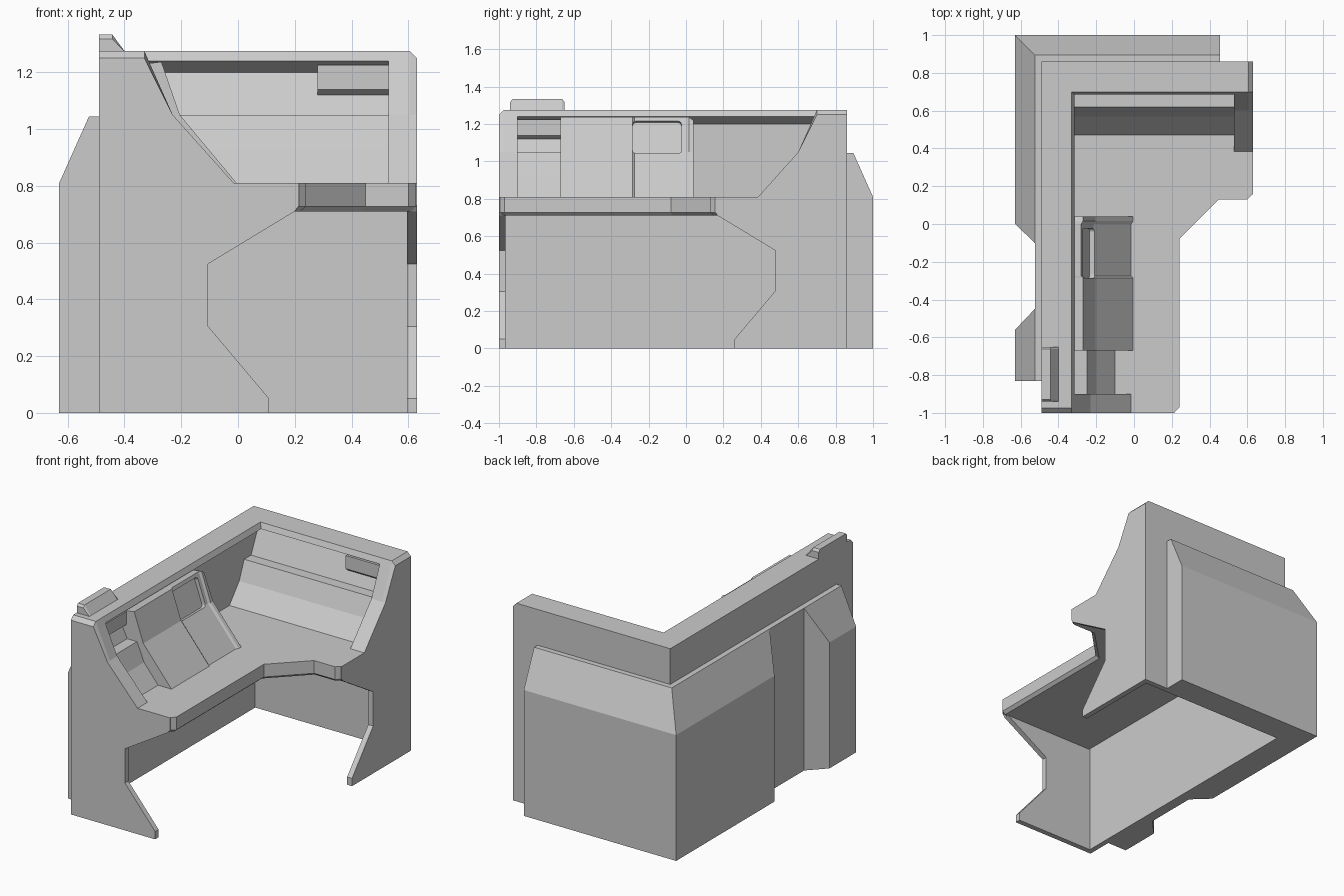
import bpy, bmesh, math
from mathutils import Vector

cube = bpy.data.objects.get("Cube")
if cube:
    bpy.data.objects.remove(cube)

GREY = (0.6, 0.6, 0.6, 1)
mat = bpy.data.materials.new("console_grey")
mat.use_nodes = True
mat.diffuse_color = GREY
mat.node_tree.nodes["Principled BSDF"].inputs["Base Color"].default_value = GREY

# Outer wall planes of the L; "d" is the distance inward from them
X0, Y0 = -0.49, 0.86


def finish(name, bm):
    bmesh.ops.recalc_face_normals(bm, faces=bm.faces[:])
    mesh = bpy.data.meshes.new(name)
    bm.to_mesh(mesh)
    bm.free()
    mesh.materials.append(mat)
    obj = bpy.data.objects.new(name, mesh)
    bpy.context.collection.objects.link(obj)
    return obj


def sweep(name, profile, stations):
    """Join copies of a (d, z) profile placed by each station function."""
    bm = bmesh.new()
    rings = [[bm.verts.new(s(d, z)) for d, z in profile] for s in stations]
    n = len(profile)
    for a, b in zip(rings, rings[1:]):
        for i in range(n):
            j = (i + 1) % n
            bm.faces.new((a[i], a[j], b[j], b[i]))
    bm.faces.new(rings[0])
    bm.faces.new(rings[-1])
    return finish(name, bm)


def long_at(y, cap=9, shift=0):
    return lambda d, z: (X0 + d - shift, y, min(z, cap))


def short_at(x, cap=9):
    return lambda d, z: (x, Y0 - d, min(z, cap))


def corner(d, z):
    return (X0 + d, Y0 - d, z)


# Back wall with overhanging top rim, running round the L
wall = [(0, 0), (0, 1.275), (.16, 1.275), (.175, 1.24), (.10, 1.2),
        (.10, .78), (.035, .78), (.035, 0)]
sweep("wall_and_rim", wall, [long_at(-.965), corner, short_at(.595)])

# End panels below the worktop and thicker cheeks above it
panel = [(0, 0), (0, .81), (.705, .81), (.705, .73), (.69, .71),
         (.385, .525), (.385, .305), (.60, .05), (.60, 0)]
cheek = [(0, .80), (0, 1.275), (.16, 1.275), (.26, 1.05), (.475, .81), (.475, .80)]
sweep("front_end_panel", panel, [long_at(-1), long_at(-.965)])
sweep("left_end_panel", panel, [short_at(.63), short_at(.595)])
sweep("front_cheek", cheek, [long_at(-1, 1.25), long_at(-.975), long_at(-.9)])
sweep("left_cheek", cheek, [short_at(.63, 1.25), short_at(.605), short_at(.53)])

# Worktop with a chamfered lower edge
outline = [(-.47, -1), (.21, -1), (.24, -.97), (.24, -.08), (.45, .13),
           (.60, .13), (.63, .16), (.63, .84), (-.47, .84)]
bm = bmesh.new()
top = bm.faces.new([bm.verts.new((x, y, .81)) for x, y in outline])
ext = bmesh.ops.extrude_face_region(bm, geom=[top], use_keep_orig=True)
low = [v for v in ext["geom"] if isinstance(v, bmesh.types.BMVert)]
for v in low:
    v.co.z = .728
base = [f for f in ext["geom"] if isinstance(f, bmesh.types.BMFace)][0]
bmesh.ops.recalc_face_normals(bm, faces=bm.faces[:])
bmesh.ops.inset_region(bm, faces=[base], thickness=.02, use_even_offset=True)
for v in base.verts:
    v.co.z = .71
finish("worktop", bm)

# Stepped instrument consoles and the hooded boxes under the rim
steps = [(.09, .80), (.09, 1.21), (.10, 1.2), (.17, 1.05), (.24, 1.05),
         (.29, .93), (.39, .81), (.39, .80)]
hood = [(.09, 1.12), (.09, 1.225), (.165, 1.225), (.165, 1.14), (.14, 1.12)]
sweep("back_console", steps, [short_at(-.40), short_at(.54)])
sweep("side_console", steps, [long_at(-.91), long_at(-.66)])
sweep("back_hood", hood, [short_at(.28), short_at(.54)])
sweep("side_hood", hood, [long_at(-.91), long_at(-.66)])

# Large display unit with a shallow sunken bay
unit = [(.09, .80), (.09, 1.22), (.22, 1.237), (.285, 1.05), (.485, .81), (.485, .80)]
display = sweep("display_unit", unit, [
    long_at(-.67), long_at(-.285), long_at(-.275, shift=.01),
    long_at(.0, shift=.01), long_at(.015), long_at(.04, 1.22)])

# Rounded cutter for the screen recess
bm = bmesh.new()
bmesh.ops.create_cube(bm, size=1)
bmesh.ops.scale(bm, vec=(.06, .26, .185), verts=bm.verts[:])
edges = [e for e in bm.edges
         if abs((e.verts[0].co - e.verts[1].co).normalized().x) > .9]
bmesh.ops.bevel(bm, geom=edges, offset=.018, segments=3, affect='EDGES', profile=.5)
cutter = finish("screen_cutter", bm)
cutter.location = (-.237, -.155, 1.13)
cutter.rotation_euler = (0, -math.atan2(.065, .187), 0)
cutter.hide_render = True
cutter.hide_set(True)
cut = display.modifiers.new("screen_recess", 'BOOLEAN')
cut.object = cutter
cut.operation = 'DIFFERENCE'
cut.solver = 'EXACT'

# Small block on top of the rim
block = [(0, 1.26), (0, 1.333), (.047, 1.333), (.09, 1.275), (.09, 1.26)]
sweep("rim_block", block, [long_at(-.94, 1.318), long_at(-.928),
                           long_at(-.662), long_at(-.65, 1.318)])

# Sloped-top service housings behind the walls
housing = [(0, 0), (-.14, 0), (-.14, .81), (-.035, 1.045), (0, 1.045)]
sweep("corner_housing", housing, [
    lambda d, z: (X0 + d, -(.14 + d) * .95, z), corner, short_at(.455)])
sweep("side_housing", housing, [
    long_at(-.83), lambda d, z: (X0 + d, -.56 + (.14 + d) * 1.05, z)])
plate = [(0, 0), (-.035, 0), (-.035, 1.045), (0, 1.045)]
sweep("side_back_plate", plate, [long_at(-.82), long_at(.1)])
